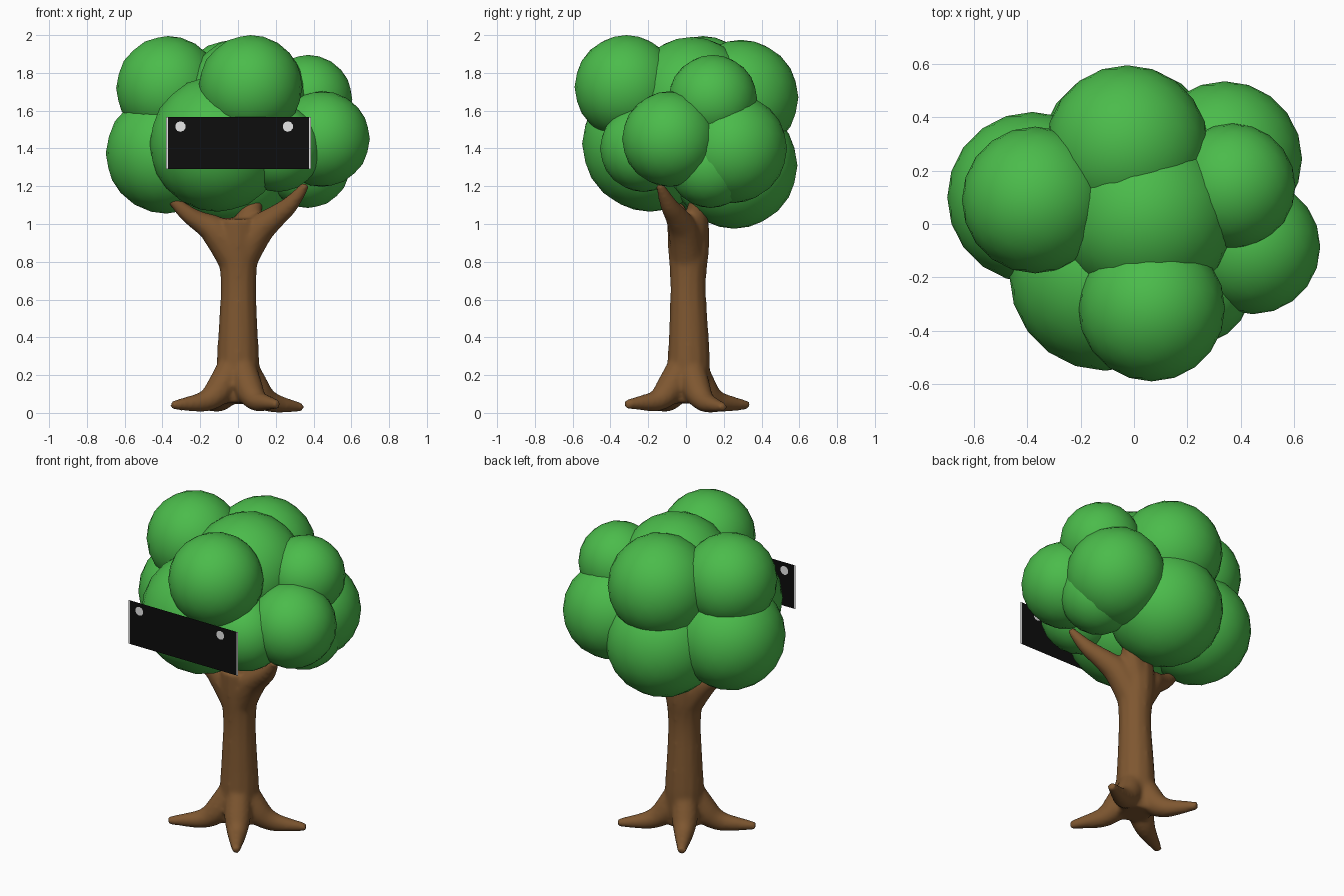
import bpy, bmesh, math
from mathutils import Matrix

cube = bpy.data.objects.get("Cube")
if cube:
    bpy.data.objects.remove(cube, do_unlink=True)


def material(name, rgb):
    mat = bpy.data.materials.new(name)
    mat.use_nodes = True
    mat.diffuse_color = (*rgb, 1)
    bsdf = next(n for n in mat.node_tree.nodes if n.type == 'BSDF_PRINCIPLED')
    bsdf.inputs["Base Color"].default_value = (*rgb, 1)
    return mat


GREEN = material("leaf green", (0.07, 0.50, 0.07))
BROWN = material("bark brown", (0.21, 0.095, 0.03))
BLACK = material("panel black", (0.004, 0.004, 0.004))
WHITE = material("trim white", (0.8, 0.8, 0.8))


def add_object(name, bm, mat, smooth=False):
    mesh = bpy.data.meshes.new(name)
    for face in bm.faces:
        face.smooth = smooth
    bm.to_mesh(mesh)
    bm.free()
    mesh.materials.append(mat)
    obj = bpy.data.objects.new(name, mesh)
    bpy.context.collection.objects.link(obj)
    return obj


# Foliage: rounded clumps given as x, y, z, radius
CLUMPS = {
    "upper_right": (-.37, .09, 1.72, .275),
    "upper_front": (.066, -.315, 1.725, .275),
    "lower_front": (-.108, -.19, 1.425, .36),
    "small_front": (.215, -.225, 1.40, .23),
    "side_left": (.445, -.085, 1.45, .253),
    "side_right": (-.38, .1, 1.375, .32),
    "upper_left": (.37, .142, 1.66, .235),
    "upper_back": (-.025, .29, 1.67, .305),
    "crown": (.045, .03, 1.66, .33),
    "back_left": (.34, .245, 1.40, .29),
    "lower_back": (-.02, .255, 1.31, .335),
    "lower_left": (.37, .13, 1.31, .225),
}
for name, (x, y, z, r) in CLUMPS.items():
    bm = bmesh.new()
    bmesh.ops.create_icosphere(bm, subdivisions=3, radius=r,
                               matrix=Matrix.Translation((x, y, z)))
    add_object("foliage_" + name, bm, GREEN, smooth=True)

# Trunk, branches and roots: tapered tubes as x, y, z, radius
limbs = [
    [(0, .01, .05, .10), (0, .015, .2, .118), (0, .015, .4, .107),
     (.003, .01, .7, .09), (0, .015, .88, .115), (0, .01, 1.03, .11)],
    [(.0, .01, .78, .09), (.08, .0, .95, .09), (.2, -.05, 1.04, .06),
     (.29, -.1, 1.11, .045), (.36, -.14, 1.21, .022)],
    [(.0, .01, .78, .09), (-.1, .0, .96, .09), (-.2, -.02, 1.01, .055),
     (-.28, -.04, 1.06, .045), (-.36, -.06, 1.14, .025)],
    [(.0, .02, .85, .09), (.04, .05, 1.0, .08), (.1, .07, 1.15, .04)],
]
for tx, ty, tz in [(.34, .2, .03), (-.35, -.2, .04), (.21, -.32, .045), (-.2, .33, .04)]:
    limbs.append([(0, .01, .32, .07), (tx * .22, ty * .22, .14, .085),
                  (tx * .45, ty * .45, .06, .06),
                  (tx * .75, ty * .75, tz + .008, .04), (tx, ty, tz, .024)])

curve = bpy.data.curves.new("limb_paths", 'CURVE')
curve.dimensions = '3D'
curve.bevel_depth = 1
curve.bevel_resolution = 4
curve.use_fill_caps = True
for limb in limbs:
    spline = curve.splines.new('NURBS')
    spline.points.add(len(limb) - 1)
    for point, (x, y, z, r) in zip(spline.points, limb):
        point.co = (x, y, z, 1)
        point.radius = r
    spline.order_u = 3
    spline.use_endpoint_u = True
    spline.resolution_u = 6
paths = bpy.data.objects.new("limb_paths", curve)
bpy.context.collection.objects.link(paths)
deps = bpy.context.evaluated_depsgraph_get()
mesh = bpy.data.meshes.new_from_object(paths.evaluated_get(deps))
bpy.data.objects.remove(paths, do_unlink=True)
mesh.materials.clear()
mesh.materials.append(BROWN)
trunk = bpy.data.objects.new("trunk", mesh)
bpy.context.collection.objects.link(trunk)

# Blend the limbs into one soft surface
remesh = trunk.modifiers.new("blend", 'REMESH')
remesh.mode = 'VOXEL'
remesh.voxel_size = 0.012
remesh.use_smooth_shade = True
soften = trunk.modifiers.new("soften", 'SMOOTH')
soften.factor = 0.5
soften.iterations = 10

# Flat panel with pale end strips and round studs, open at the back
PANEL_Y = -.553


def plate(name, x0, x1, z0, z1, y, mat):
    bm = bmesh.new()
    corners = [(x0, y, z0), (x1, y, z0), (x1, y, z1), (x0, y, z1)]
    bm.faces.new([bm.verts.new(c) for c in corners])
    return add_object(name, bm, mat)


plate("panel", -.37, .377, 1.29, 1.567, PANEL_Y, BLACK)
plate("panel_strip_right", -.381, -.37, 1.29, 1.567, PANEL_Y, WHITE)
plate("panel_strip_left", .377, .387, 1.29, 1.567, PANEL_Y, WHITE)
for side, x in (("right", -.305), ("left", .264)):
    for layer, offset in (("front", -.002), ("back", .002)):
        bm = bmesh.new()
        bmesh.ops.create_circle(
            bm, cap_ends=True, segments=10, radius=.028,
            matrix=Matrix.Translation((x, PANEL_Y + offset, 1.516))
            @ Matrix.Rotation(math.pi / 2 * (1 if offset < 0 else -1), 4, 'X'))
        add_object(f"panel_stud_{side}_{layer}", bm, WHITE)
